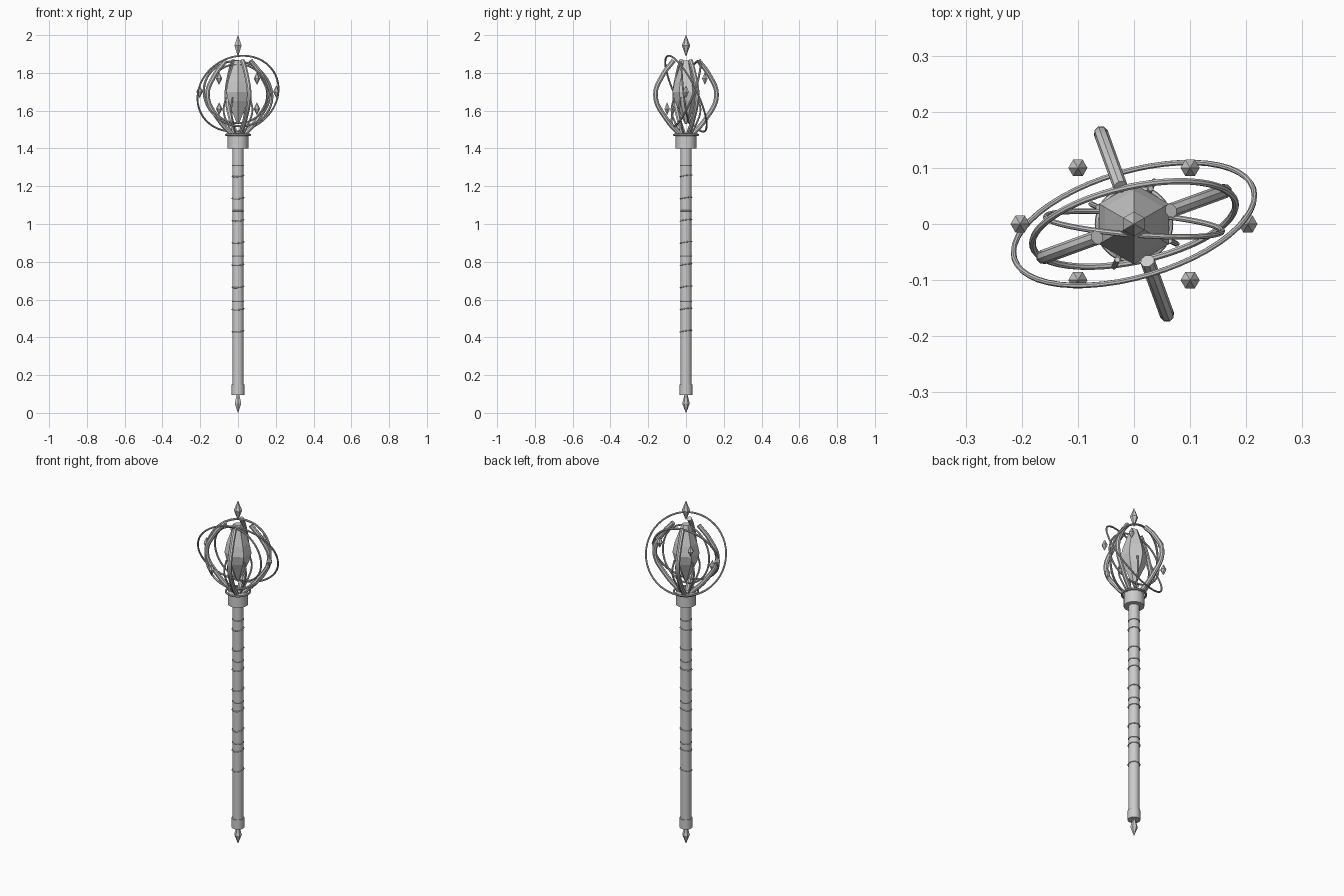
import bpy, math
from mathutils import Vector

cube = bpy.data.objects.get("Cube")
if cube:
    bpy.data.objects.remove(cube, do_unlink=True)

grey = bpy.data.materials.new("plain_grey")
grey.use_nodes = True
grey.diffuse_color = (0.6, 0.6, 0.6, 1)
grey.node_tree.nodes["Principled BSDF"].inputs["Base Color"].default_value = (0.6, 0.6, 0.6, 1)
CENTRE = 1.69


def finish(obj, name, smooth=True):
    obj.name = name
    obj.data.materials.append(grey)
    if smooth:
        bpy.ops.object.select_all(action="DESELECT")
        obj.select_set(True)
        bpy.context.view_layer.objects.active = obj
        bpy.ops.object.shade_smooth_by_angle(angle=math.radians(40))
    return obj


def lathe(name, profile, sides, loc=(0, 0, 0), turn=0, smooth=False):
    """Revolve (radius, z) points around the vertical axis, capping both ends."""
    verts, faces = [], []
    for r, z in profile:
        for i in range(sides):
            a = turn + math.tau * i / sides
            verts.append((r * math.cos(a), r * math.sin(a), z))
    for k in range(len(profile) - 1):
        for i in range(sides):
            j = (i + 1) % sides
            a, b = k * sides, (k + 1) * sides
            faces.append((a + i, a + j, b + j, b + i))
    faces.append(tuple(reversed(range(sides))))
    faces.append(tuple(range(len(verts) - sides, len(verts))))
    mesh = bpy.data.meshes.new(name)
    mesh.from_pydata(verts, [], faces)
    obj = bpy.data.objects.new(name, mesh)
    obj.location = loc
    bpy.context.collection.objects.link(obj)
    return finish(obj, name, smooth)


def ring(name, radius, tube, z, normal=(0, 0, 1), segments=48):
    bpy.ops.mesh.primitive_torus_add(major_radius=radius, minor_radius=tube, major_segments=segments,
                                     minor_segments=8, location=(0, 0, z))
    obj = bpy.context.object
    obj.rotation_euler = Vector(normal).to_track_quat("Z", "Y").to_euler()
    return finish(obj, name)


def arm(name, profile, tube, angle):
    """Round rod following (radius, z) points in an upright plane."""
    curve = bpy.data.curves.new(name, "CURVE")
    curve.dimensions = "3D"
    curve.bevel_depth = tube
    curve.bevel_resolution = 2
    curve.resolution_u = 6
    curve.use_fill_caps = True
    spline = curve.splines.new("BEZIER")
    spline.bezier_points.add(len(profile) - 1)
    for p, (r, z) in zip(spline.bezier_points, profile):
        p.co = (r * math.cos(angle), r * math.sin(angle), z)
        p.handle_left_type = p.handle_right_type = "AUTO"
    obj = bpy.data.objects.new(name, curve)
    bpy.context.collection.objects.link(obj)
    bpy.ops.object.select_all(action="DESELECT")
    obj.select_set(True)
    bpy.context.view_layer.objects.active = obj
    bpy.ops.object.convert(target="MESH")
    return finish(bpy.context.object, name)


# Shaft, pommel and collar
lathe("shaft", [(0.029, 0.14), (0.029, 1.41)], 16, smooth=True)
lathe("pommel", [(0.034, 0.095), (0.034, 0.15)], 16, smooth=True)
lathe("collar", [(0.055, 1.4), (0.055, 1.47)], 16, smooth=True)
ring("collar_rim", 0.064, 0.006, 1.472)

# Level bands and slightly tilted wire wraps
for i in range(4):
    ring(f"shaft_band_{i + 1}", 0.0295, 0.003, 1.31 - 0.24 * i, segments=24)
for i in range(8):
    ring(f"wire_wrap_{i + 1}", 0.031, 0.003, 1.255 - 0.1175 * i, (-0.08, -0.15, 1), 24)

# Pointed ends
lathe("bottom_spike", [(0.001, 0), (0.02, 0.05), (0.007, 0.1)], 6, turn=math.pi / 2)
lathe("top_finial", [(0.002, 1.89), (0.022, 1.945), (0.001, 2)], 6, turn=math.pi / 2)

# Core crystal
lathe("core_crystal", [(0.006, 1.53), (0.06, 1.65), (0.072, 1.7), (0.06, 1.755), (0.022, 1.865)],
      6, turn=math.pi / 2)

# Outer cage arms and thin inner prongs
for i in range(4):
    a = math.radians(20 + 90 * i)
    arm(f"cage_arm_{i + 1}", [(0.02, 1.46), (0.11, 1.555), (0.172, 1.68), (0.13, 1.79), (0.07, 1.865)], 0.013, a)
    arm(f"inner_prong_{i + 1}", [(0.02, 1.46), (0.06, 1.53), (0.084, 1.6), (0.07, 1.67)],
        0.005, a + math.pi / 4)

# Orbiting rings
ring("outer_ring", 0.222, 0.005, CENTRE, (-0.25, 0.86, 0.42))
ring("middle_ring", 0.185, 0.006, CENTRE, (-0.2, 0.91, -0.36))
ring("inner_ring", 0.158, 0.005, CENTRE, (0.08, 0.98, 0.12))

# Floating shards
spots = [(s * 0.203, 0, 0.01) for s in (-1, 1)] + [(sx * 0.1, sy * 0.1, sy * 0.08) for sx in (-1, 1) for sy in (-1, 1)]
for i, (x, y, dz) in enumerate(spots):
    lathe(f"floating_shard_{i + 1}", [(0.001, -0.032), (0.017, 0), (0.001, 0.032)], 6, (x, y, CENTRE + dz))
